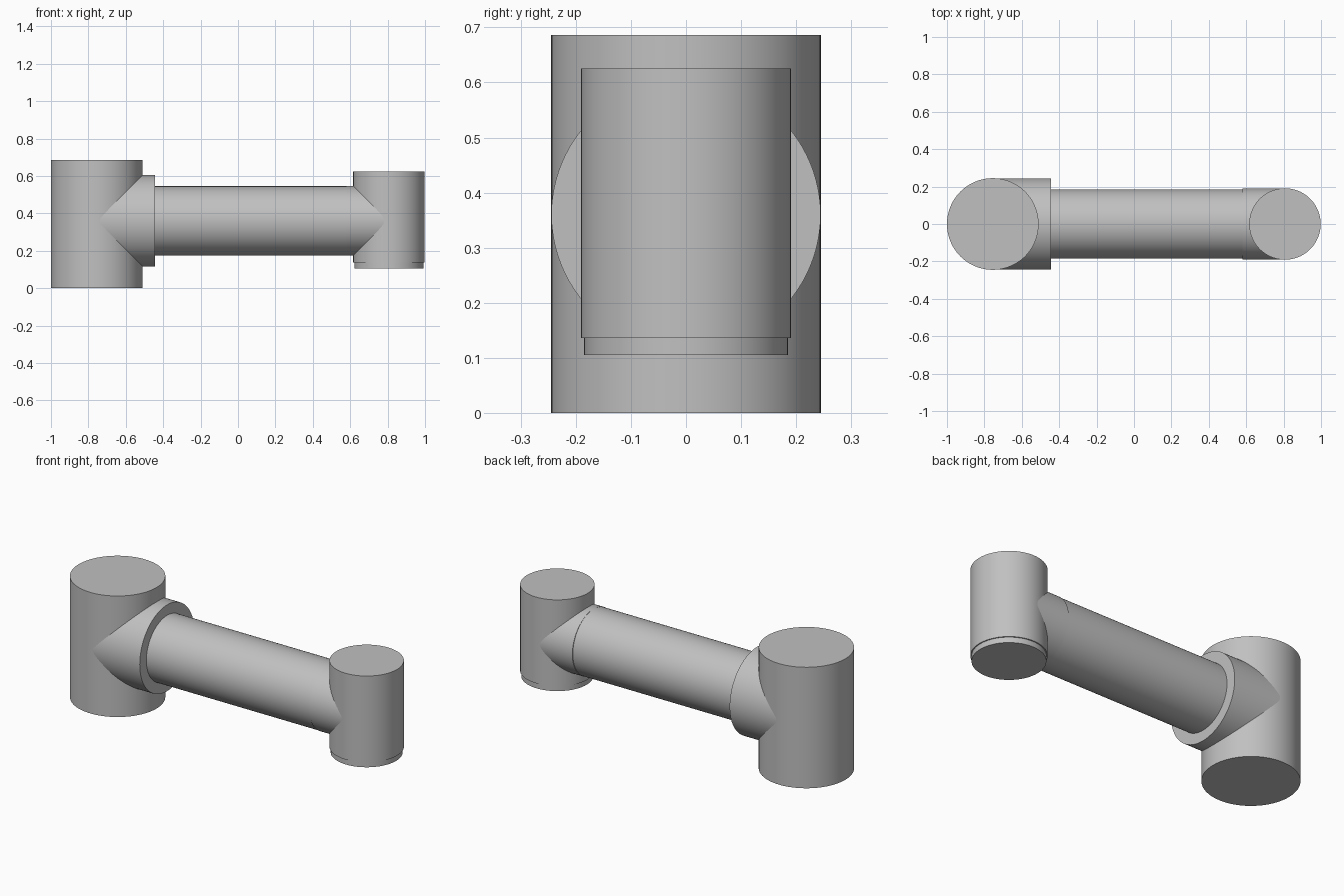
import bpy
import math

if "Cube" in bpy.data.objects:
    bpy.data.objects.remove(bpy.data.objects["Cube"], do_unlink=True)

# Single flat material
grey = bpy.data.materials.new("light_grey")
grey.use_nodes = True
colour = (0.53, 0.53, 0.53, 1)
grey.diffuse_color = colour
grey.node_tree.nodes["Principled BSDF"].inputs["Base Color"].default_value = colour

AXIS_Z = 0.36     # height of the horizontal arm axis
BASE_X = -0.755   # axis of the large joint
TIP_X = 0.807     # axis of the small joint


def cylinder(name, radius, start, end, x=None, squash=1.0):
    """Upright cylinder at x, or one lying along x when x is None."""
    lying = x is None
    mid = (start + end) / 2
    bpy.ops.mesh.primitive_cylinder_add(
        vertices=96, radius=radius, depth=end - start,
        location=(mid, 0, AXIS_Z) if lying else (x, 0, mid),
        rotation=(0, math.pi / 2 if lying else 0, 0))
    obj = bpy.context.object
    obj.name = name
    obj.scale.x = squash
    bpy.ops.object.transform_apply(location=False, rotation=True, scale=True)
    obj.data.materials.append(grey)
    bpy.ops.object.shade_smooth_by_angle(angle=math.radians(30))
    return obj


# Large joint housing and its side collar
cylinder("large_joint", 0.245, 0, 0.686, x=BASE_X)
cylinder("joint_collar", 0.2445, BASE_X, -0.445)

# Arm tube with a slightly wider end that meets the small joint
cylinder("arm_tube", 0.185, -0.5, TIP_X)
cylinder("arm_end", 0.1895, 0.58, TIP_X, squash=0.978)

# Small joint housing with the narrower output flange below
cylinder("small_joint", 0.191, 0.136, 0.625, x=TIP_X)
cylinder("output_flange", 0.185, 0.105, 0.15, x=TIP_X)
